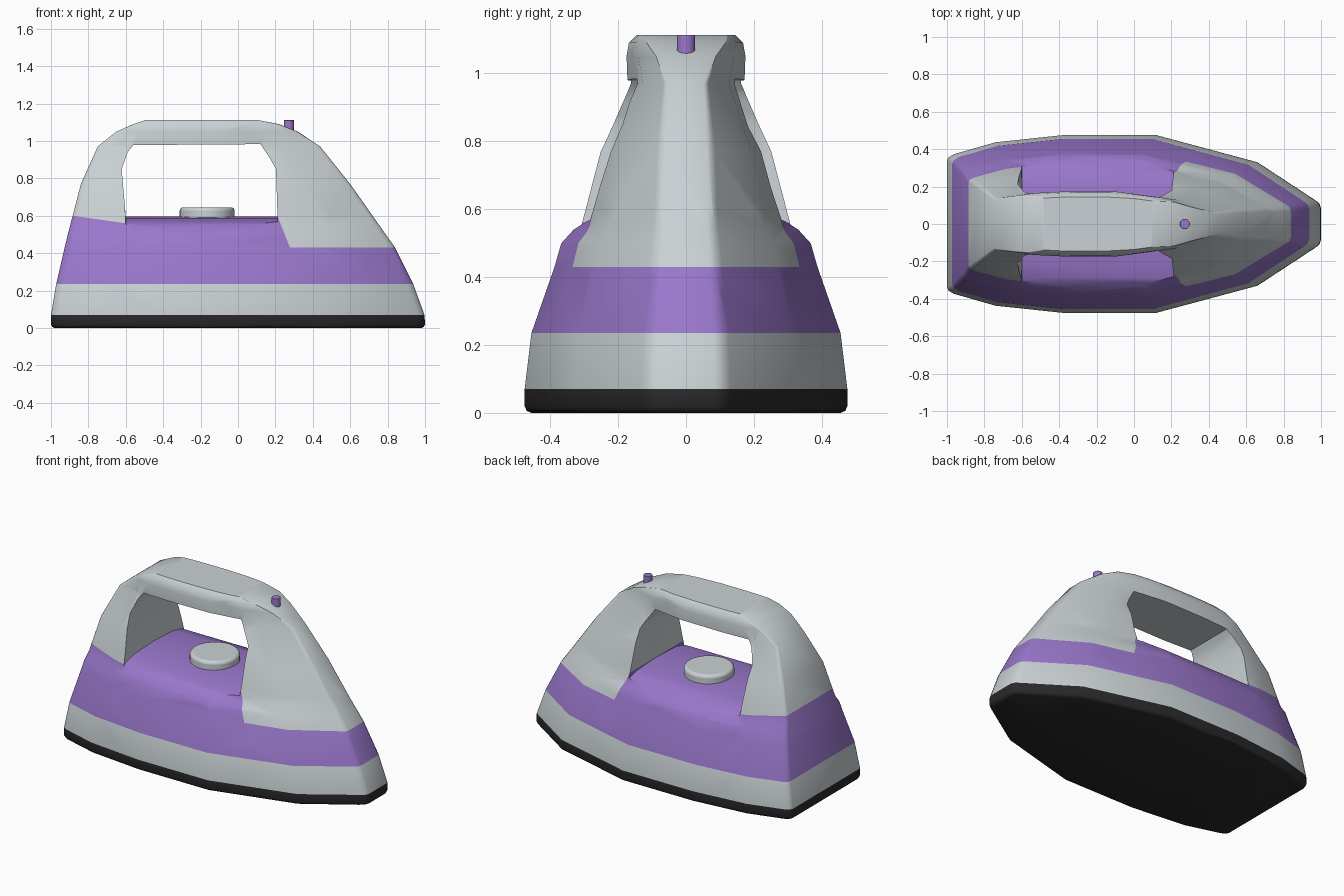
import bpy, bmesh, math
from mathutils import Vector

if "Cube" in bpy.data.objects:
    bpy.data.objects.remove(bpy.data.objects["Cube"])


def material(name, rgb):
    m = bpy.data.materials.new(name)
    m.diffuse_color = (*rgb, 1)
    m.use_nodes = True
    m.node_tree.nodes["Principled BSDF"].inputs["Base Color"].default_value = m.diffuse_color
    return m


GREY = material("light grey plastic", (0.59, 0.64, 0.66))
PURPLE = material("purple plastic", (0.32, 0.185, 0.60))
BLACK = material("black soleplate", (0.022, 0.022, 0.022))


def loft(name, rings):
    """Skin a list of equal-length point rings into a closed solid."""
    bm = bmesh.new()
    loops = [[bm.verts.new(p) for p in ring] for ring in rings]
    n = len(loops[0])
    for a, b in zip(loops, loops[1:]):
        for i in range(n):
            j = (i + 1) % n
            bm.faces.new((a[i], a[j], b[j], b[i]))
    bm.faces.new(loops[0])
    bm.faces.new(loops[-1])
    bmesh.ops.recalc_face_normals(bm, faces=bm.faces)
    me = bpy.data.meshes.new(name)
    bm.to_mesh(me)
    bm.free()
    ob = bpy.data.objects.new(name, me)
    bpy.context.collection.objects.link(ob)
    return ob


def activate(ob):
    bpy.ops.object.select_all(action='DESELECT')
    ob.select_set(True)
    bpy.context.view_layer.objects.active = ob


# Half plan of the boat-shaped body: (fraction of length, fraction of width)
PLAN = [(0, .71), (.004, .75), (.018, .785), (.13, .92), (.31, 1), (.56, 1),
        (.83, .695), (.982, .275), (.995, .235), (1, .18)]
# Levels: z, rear x, front x, half width, how square the ends are
LEVELS = [
    (0, -.98, .98, .455, 0), (.006, -.993, .993, .469, 0),
    (.02, -1, 1, .475, 0), (.07, -1, .997, .475, 0),
    (.235, -.972, .937, .455, 0), (.43, -.927, .84, .387, 0),
    (.50, -.91, .79, .367, 0), (.55, -.897, .755, .327, .02),
    (.77, -.84, .60, .268, .06), (.97, -.75, .44, .172, .15),
    (1.05, -.65, .32, .175, .35), (1.09, -.56, .22, .168, .6),
    (1.113, -.49, .10, .145, .8)]


def plan_ring(z, x0, x1, w, sq):
    half = [(x0 + t * (x1 - x0), w * (r + (1 - r) * sq)) for t, r in PLAN]
    return [(x, -y, z) for x, y in half] + [(x, y, z) for x, y in half[::-1]]


body = loft("iron_body", [plan_ring(*lv) for lv in LEVELS])

# Handle opening, with a bottom that forms the gently domed deck
DECK = [(0, .597), (.2, .588), (.29, .565), (.33, .54), (.38, .485), (.6, .25)]
sides = [(-y, z) for y, z in DECK[:0:-1]] + DECK


def hole_ring(y, zb):
    pts = [(-.6, zb), (.21, zb), (.21, .64), (.203, .85), (.175, .90),
           (.12, .983), (-.56, .978), (-.59, .94), (-.622, .85), (-.604, .64)]
    return [(x, y, z) for x, z in pts]


cutter = loft("opening_cutter", [hole_ring(y, z) for y, z in sides])
cutter.hide_render = True
mod = body.modifiers.new("opening", 'BOOLEAN')
mod.operation, mod.solver, mod.object = 'DIFFERENCE', 'EXACT', cutter
activate(body)
bpy.ops.object.modifier_apply(modifier=mod.name)
bpy.data.objects.remove(cutter)
body.data.materials.clear()
for m in (GREY, PURPLE, BLACK):
    body.data.materials.append(m)

# Cut the colour boundaries and colour the faces by position
bm = bmesh.new()
bm.from_mesh(body.data)
bmesh.ops.triangulate(bm, faces=bm.faces)
REAR_SLOPE, FRONT_SLOPE = -.04 / .285, -.06 / .15
for co, no in (((-.885, 0, .6), (-REAR_SLOPE, 0, 1)),
               ((.27, 0, .45), (1, 0, -FRONT_SLOPE)),
               ((-.6, 0, .5), (1, 0, 0)), ((0, 0, .599), (0, 0, 1))):
    bmesh.ops.bisect_plane(bm, geom=bm.verts[:] + bm.edges[:] + bm.faces[:],
                           dist=1e-4, plane_co=co,
                           plane_no=Vector(no).normalized())
for f in bm.faces:
    c = f.calc_center_median()
    rear = c.x < -.6 and c.z > .6 + REAR_SLOPE * (c.x + .885)
    front = c.z > .43 and c.x > .27 + FRONT_SLOPE * (c.z - .45)
    if c.z < .07:
        f.material_index = 2
    elif c.z < .235 or c.z > .599 or rear or front:
        f.material_index = 0
    else:
        f.material_index = 1
bm.to_mesh(body.data)
bm.free()
activate(body)
bpy.ops.object.shade_smooth_by_angle(angle=math.radians(42))


def knob(name, x, r, z0, z1, mat, bevel):
    bpy.ops.mesh.primitive_cylinder_add(vertices=32, radius=r, depth=z1 - z0,
                                        location=(x, 0, (z0 + z1) / 2))
    ob = bpy.context.object
    ob.name = name
    ob.data.materials.append(mat)
    b = ob.modifiers.new("round", 'BEVEL')
    b.width, b.segments = bevel, 3
    bpy.ops.object.shade_smooth_by_angle(angle=math.radians(35))


# Temperature dial on the deck and steam button on the handle
knob("temperature_dial", -.165, .147, .57, .645, GREY, .018)
knob("steam_button", .272, .027, 1.03, 1.112, PURPLE, .003)
